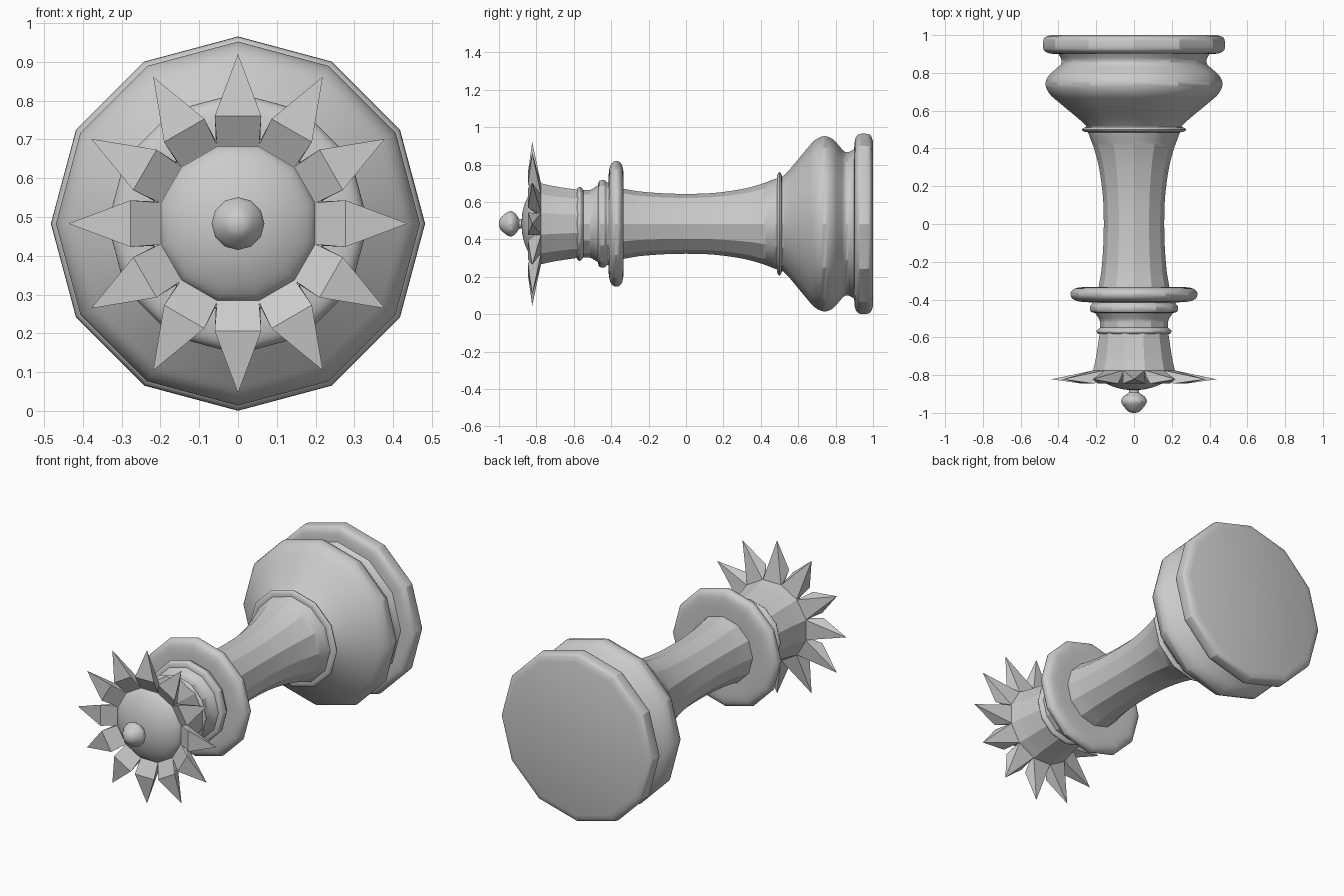
import bpy, bmesh, math

if "Cube" in bpy.data.objects:
    bpy.data.objects.remove(bpy.data.objects["Cube"])

SIDES = 12
AXIS_Z = 0.483   # height of the lying piece's long axis


def finish(name, bm, smooth=True):
    bmesh.ops.recalc_face_normals(bm, faces=bm.faces)
    me = bpy.data.meshes.new(name)
    bm.to_mesh(me)
    bm.free()
    ob = bpy.data.objects.new(name, me)
    bpy.context.collection.objects.link(ob)
    bpy.ops.object.select_all(action='DESELECT')
    ob.select_set(True)
    bpy.context.view_layer.objects.active = ob
    if smooth:
        bpy.ops.object.shade_smooth_by_angle(angle=math.radians(28))
    return ob


def curve(pts, steps=3):
    """Smooth (y, radius) points with a Catmull-Rom curve."""
    out = []
    for i in range(len(pts) - 1):
        p0, p1, p2 = pts[max(i - 1, 0)], pts[i], pts[i + 1]
        p3 = pts[min(i + 2, len(pts) - 1)]
        for s in range(steps):
            t = s / steps
            out.append([0.5 * (2 * b + (c - a) * t + (2 * a - 5 * b + 4 * c - d) * t * t
                               + (3 * b - a - 3 * c + d) * t ** 3)
                        for a, b, c, d in zip(p0, p1, p2, p3)])
    return out + [pts[-1]]


def point(r, y, ang, side=0.0):
    """Position at radius r in direction ang, shifted sideways."""
    return (r * math.cos(ang) - side * math.sin(ang), y,
            AXIS_Z + r * math.sin(ang) + side * math.cos(ang))


def lathe(name, pts, turn=0.0):
    bm = bmesh.new()
    rings = [[bm.verts.new(point(r, y, math.radians(turn + 360 * k / SIDES)))
              for k in range(SIDES)] for y, r in pts]
    for a, b in zip(rings, rings[1:]):
        for k in range(SIDES):
            n = (k + 1) % SIDES
            bm.faces.new((a[k], a[n], b[n], b[k]))
    bm.faces.new(rings[0])
    bm.faces.new(rings[-1])
    return finish(name, bm)


# Foot: rounded disc, then the bell-shaped base
lathe("base_disc", curve([(0.898, 0.38), (0.902, 0.44), (0.912, 0.468), (0.93, 0.481),
                          (0.967, 0.481), (0.987, 0.473), (0.997, 0.45)]) + [(1.0, 0.44)])
lathe("base_bell", curve([(0.51, 0.245), (0.55, 0.285), (0.60, 0.345), (0.65, 0.405),
                          (0.69, 0.448), (0.74, 0.469), (0.785, 0.452), (0.82, 0.415),
                          (0.845, 0.388), (0.87, 0.384), (0.90, 0.40)]))
lathe("base_ring", curve([(0.485, 0.235), (0.488, 0.262), (0.499, 0.276),
                          (0.510, 0.265), (0.516, 0.24)]))

# Waisted stem
lathe("stem", curve([(-0.36, 0.19), (-0.325, 0.186), (-0.25, 0.173), (-0.12, 0.163),
                     (0.0, 0.160), (0.12, 0.163), (0.22, 0.173), (0.32, 0.190),
                     (0.41, 0.215), (0.47, 0.238), (0.52, 0.255)]))

# Collar and stepped rings under the crown
lathe("collar", curve([(-0.415, 0.20), (-0.413, 0.27), (-0.405, 0.31), (-0.39, 0.330),
                       (-0.37, 0.336), (-0.352, 0.328), (-0.339, 0.305),
                       (-0.334, 0.26), (-0.335, 0.17)]))
lathe("collar_step", curve([(-0.472, 0.18), (-0.468, 0.222), (-0.455, 0.233),
                            (-0.435, 0.233), (-0.424, 0.222), (-0.41, 0.22)]))
lathe("neck", curve([(-0.60, 0.175), (-0.54, 0.180), (-0.51, 0.182),
                     (-0.48, 0.200), (-0.46, 0.212)]))
lathe("neck_ring", curve([(-0.585, 0.17), (-0.582, 0.188), (-0.571, 0.198),
                          (-0.560, 0.194), (-0.548, 0.178)]))

# Flared crown cup and shallow dome
lathe("crown_cup", curve([(-0.80, 0.224), (-0.775, 0.224), (-0.72, 0.211),
                          (-0.65, 0.199), (-0.57, 0.187)]), 15)
lathe("crown_dome", curve([(-0.879, 0.012), (-0.875, 0.06), (-0.861, 0.115),
                           (-0.838, 0.165), (-0.815, 0.196), (-0.795, 0.208)]), 15)

# Small drop-shaped finial
lathe("finial", curve([(-1.0, 0.008), (-0.992, 0.03), (-0.965, 0.055), (-0.938, 0.068),
                       (-0.912, 0.055), (-0.892, 0.027), (-0.865, 0.027)]))

# Ring of pointed crown spikes
bm = bmesh.new()
for k in range(SIDES):
    ang = math.radians(30 * k)
    v = lambda r, y, s=0.0: bm.verts.new(point(r, y, ang, s))
    a1, a2 = v(0.200, -0.80, -0.054), v(0.200, -0.80, 0.054)
    b1, b2 = v(0.277, -0.845, -0.06), v(0.277, -0.845, 0.06)
    c1, c2 = v(0.215, -0.775, -0.057), v(0.215, -0.775, 0.057)
    tip = v(0.437, -0.822)
    for f in ((a1, a2, b2, b1), (b1, b2, tip), (c2, c1, tip), (a1, c1, c2, a2),
              (a1, b1, c1), (b1, tip, c1), (a2, c2, b2), (b2, c2, tip)):
        bm.faces.new(f)
finish("crown_spikes", bm, smooth=False)
